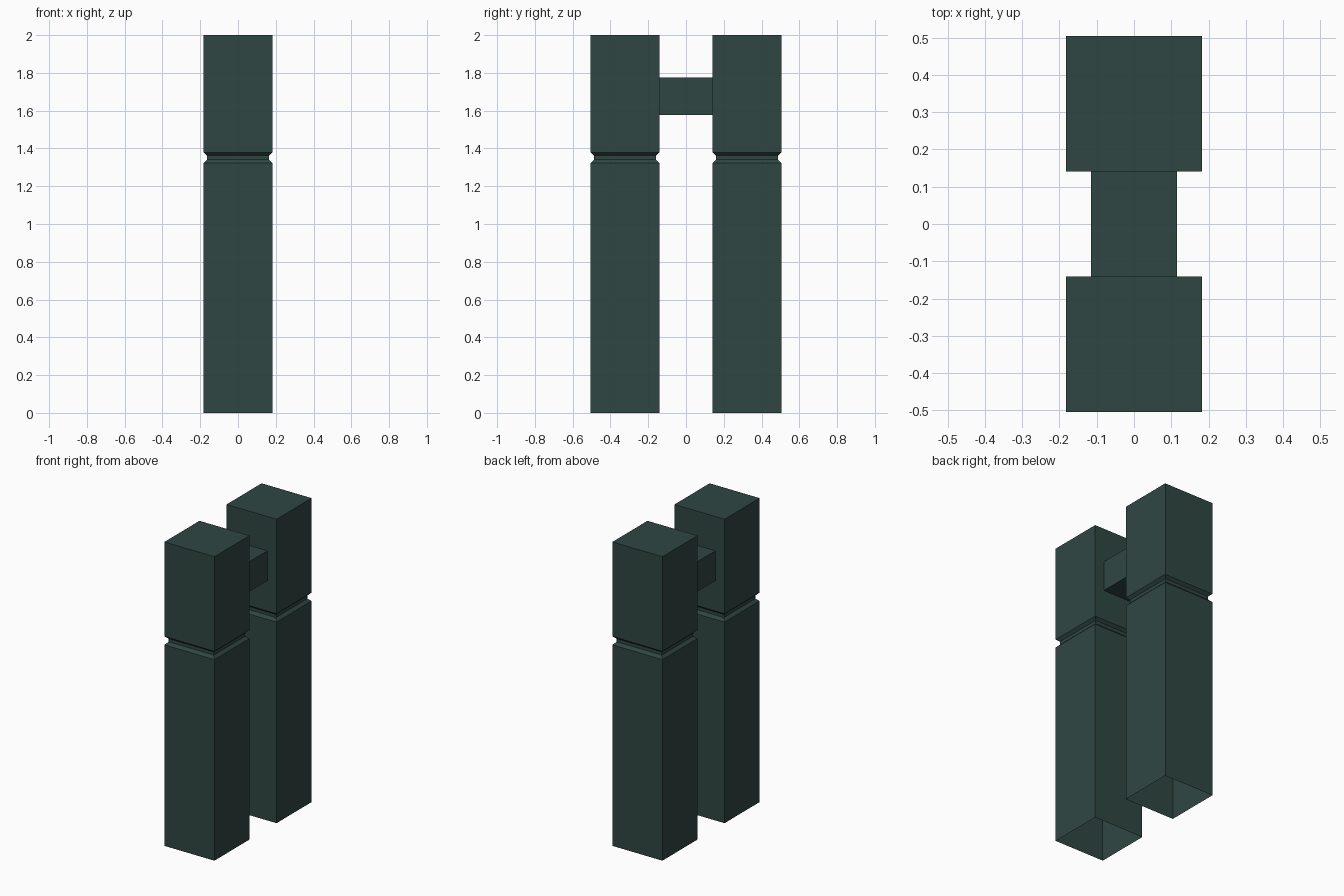
import bpy, bmesh

if "Cube" in bpy.data.objects:
    bpy.data.objects.remove(bpy.data.objects["Cube"])

mat = bpy.data.materials.new("dark_green")
mat.diffuse_color = (0.029, 0.062, 0.055, 1)
mat.use_nodes = True
mat.node_tree.nodes["Principled BSDF"].inputs["Base Color"].default_value = mat.diffuse_color


def finish(name, bm):
    bmesh.ops.recalc_face_normals(bm, faces=bm.faces)
    mesh = bpy.data.meshes.new(name)
    bm.to_mesh(mesh)
    bm.free()
    mesh.materials.append(mat)
    obj = bpy.data.objects.new(name, mesh)
    bpy.context.collection.objects.link(obj)
    return obj


def square_post(name, y, profile):
    """Stack square rings of (half width, z); capped on top, open underneath."""
    bm = bmesh.new()
    rings = [[bm.verts.new((sx * h, y + sy * h, z))
              for sx, sy in ((-1, -1), (1, -1), (1, 1), (-1, 1))]
             for h, z in profile]
    for a, b in zip(rings, rings[1:]):
        for i in range(4):
            j = (i + 1) % 4
            bm.faces.new((a[i], a[j], b[j], b[i]))
    bm.faces.new(rings[-1])
    return finish(name, bm)


# Two posts with a chamfered groove around each
W, NECK = 0.182, 0.164
post_profile = [(W, 0), (W, 1.323), (NECK, 1.341),
                (NECK, 1.362), (W, 1.378), (W, 2.0)]
for name, y in (("front_post", -0.323), ("back_post", 0.323)):
    square_post(name, y, post_profile)

# Crossbar between the posts, its ends open against them
bm = bmesh.new()
bmesh.ops.create_cube(bm, size=1)
bmesh.ops.scale(bm, vec=(0.23, 0.282, 0.197), verts=bm.verts)
bmesh.ops.translate(bm, vec=(0, 0, 1.676), verts=bm.verts)
ends = [f for f in bm.faces if abs(f.normal.y) > 0.9]
bmesh.ops.delete(bm, geom=ends, context='FACES_ONLY')
finish("crossbar", bm)
